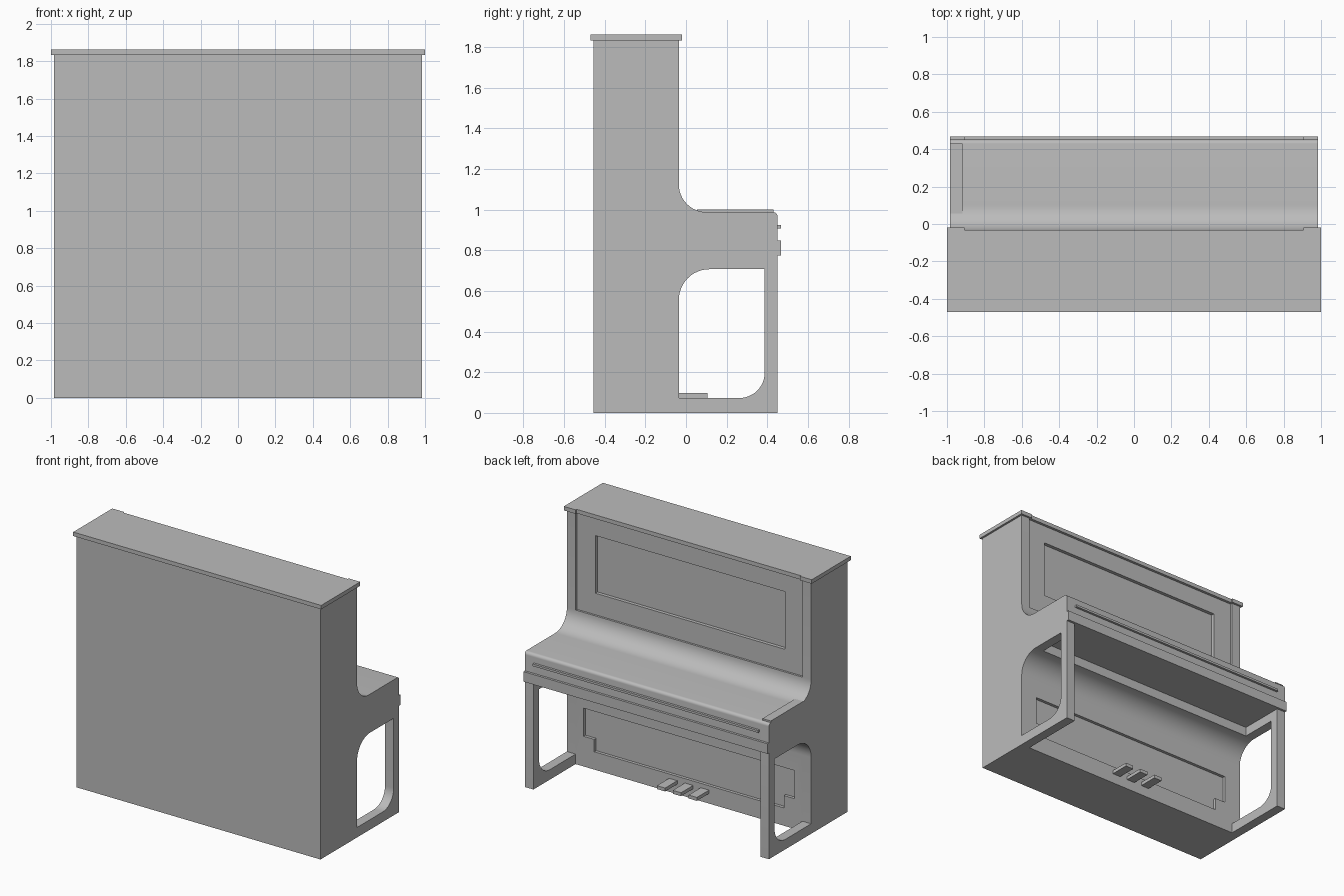
import bpy, bmesh
from math import cos, sin, radians

cube = bpy.data.objects.get("Cube")
if cube:
    bpy.data.objects.remove(cube, do_unlink=True)

grey = bpy.data.materials.new("plain grey")
grey.use_nodes = True
grey.diffuse_color = (0.5, 0.5, 0.5, 1)
grey.node_tree.nodes["Principled BSDF"].inputs["Base Color"].default_value = (0.5, 0.5, 0.5, 1)

# Maps from profile (u, v) and depth w to x, y, z
ALONG_X = lambda u, v, w: (w, u, v)
ALONG_Y = lambda u, v, w: (u, w, v)
ALONG_Z = lambda u, v, w: (u, v, w)


def arc(cu, cv, r, start, end, steps=12):
    angles = [radians(start + (end - start) * i / steps) for i in range(steps + 1)]
    return [(cu + r * cos(a), cv + r * sin(a)) for a in angles]


def prism(name, profile, w0, w1, place=ALONG_X):
    bm = bmesh.new()
    ends = [[bm.verts.new(place(u, v, w)) for u, v in profile] for w in (w0, w1)]
    n = len(profile)
    for ring in ends:
        bm.faces.new(ring)
    for i in range(n):
        j = (i + 1) % n
        bm.faces.new((ends[0][i], ends[0][j], ends[1][j], ends[1][i]))
    bmesh.ops.recalc_face_normals(bm, faces=bm.faces)
    mesh = bpy.data.meshes.new(name)
    bm.to_mesh(mesh)
    bm.free()
    mesh.materials.append(grey)
    obj = bpy.data.objects.new(name, mesh)
    bpy.context.collection.objects.link(obj)
    return obj


def rect(u0, u1, v0, v1):
    return [(u0, v0), (u1, v0), (u1, v1), (u0, v1)]


def box(name, x0, x1, y0, y1, z0, z1):
    return prism(name, rect(y0, y1, z0, z1), x0, x1)


def activate(obj):
    bpy.ops.object.select_all(action='DESELECT')
    obj.select_set(True)
    bpy.context.view_layer.objects.active = obj


def cut(obj, cutter):
    cutter.hide_render = True
    mod = obj.modifiers.new("cut", 'BOOLEAN')
    mod.operation = 'DIFFERENCE'
    mod.solver = 'EXACT'
    mod.object = cutter
    activate(obj)
    bpy.ops.object.modifier_apply(modifier=mod.name)
    bpy.data.objects.remove(cutter, do_unlink=True)


def smooth(obj):
    activate(obj)
    bpy.ops.object.shade_smooth_by_angle(angle=radians(30))


BACK, WALL, NOSE = -0.456, -0.035, 0.451
TOP, INNER, OUTER = 1.833, 0.915, 0.985
nose_curve = arc(NOSE - 0.022, 0.966, 0.022, 0, 90, 6)
fall_curve = arc(WALL + 0.135, 1.123, 0.135, 270, 180)
knee_curve = arc(WALL + 0.15, 0.557, 0.15, 180, 90)

# Middle of the cabinet, with set-back upper board
middle = prism("cabinet_middle",
               [(BACK, 0), (WALL, 0)] + knee_curve
               + [(WALL + 0.15, 0.775), (NOSE, 0.775)] + nose_curve + fall_curve
               + [(-0.05, 1.123), (-0.05, TOP), (BACK, TOP)], -INNER, INNER)
cut(middle, prism("upper_panel_cutter", rect(-0.765, 0.765, 1.28, 1.70), -0.075, 0.1, ALONG_Y))

# Lower sunken panel with stepped bottom corners
half = [(0.765, 0.13), (0.765, 0.22), (0.85, 0.22), (0.85, 0.425)]
outline = half + [(-x, z) for x, z in reversed(half)]
cut(middle, prism("lower_panel_cutter", outline, WALL - 0.022, 0.1, ALONG_Y))
smooth(middle)

# End panels with open legs
side_outline = ([(BACK, 0), (NOSE, 0)] + nose_curve + fall_curve + [(WALL, TOP), (BACK, TOP)])
opening = ([(WALL, 0.073)] + arc(0.262, 0.198, 0.125, -90, 0)
           + [(0.387, 0.707)] + list(reversed(knee_curve)))
for side, name in ((1, "left"), (-1, "right")):
    panel = prism(name + "_end_panel", side_outline, *sorted((side * INNER, side * OUTER)))
    cut(panel, prism("leg_cutter", opening, -1.2, 1.2))
    smooth(panel)

# Lid with shallow front step
prism("lid", [(-1, -0.47), (1, -0.47), (1, -0.02), (0.905, -0.02), (0.905, -0.031),
              (-0.905, -0.031), (-0.905, -0.02), (-1, -0.02)], TOP, 1.862, ALONG_Z)

# Key slip rail, thin moulding and end plate
box("front_rail", -OUTER, OUTER, NOSE - 0.01, 0.468, 0.775, 0.848)
box("thin_moulding", -0.91, 0.91, NOSE - 0.01, 0.468, 0.908, 0.924)
box("shelf_plate", -OUTER, -0.918, 0.055, 0.43, 0.98, 1.0)

# Pedals
for i, name in enumerate(("right", "middle", "left")):
    x = (i - 1) * 0.128
    box(name + "_pedal", x - 0.033, x + 0.033, WALL - 0.01, 0.105, 0.073, 0.098)
